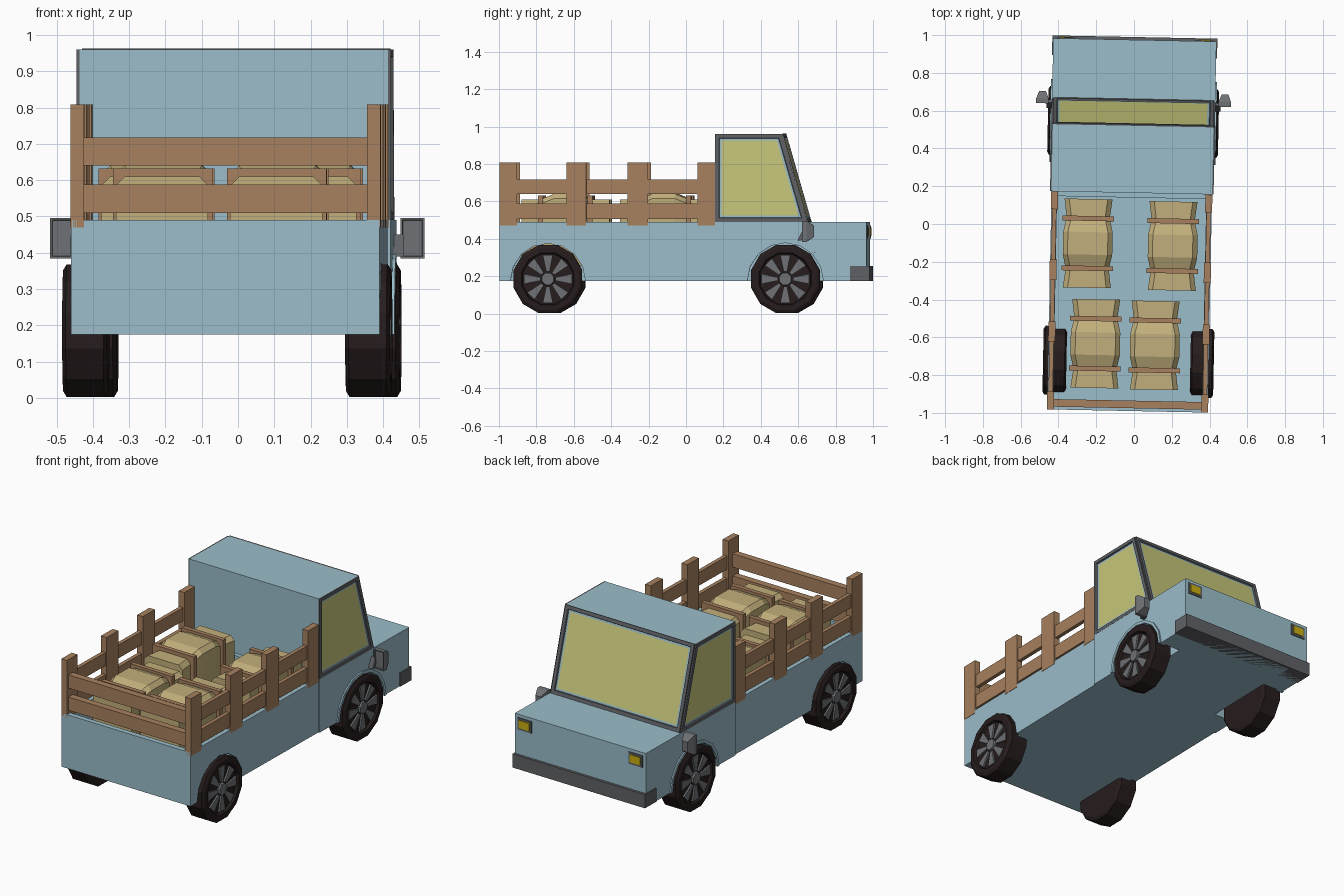
import bpy, bmesh, math
from mathutils import Matrix, Vector

cube = bpy.data.objects.get("Cube")
if cube:
    bpy.data.objects.remove(cube, do_unlink=True)


def material(name, r, g, b):
    m = bpy.data.materials.new(name)
    m.use_nodes = True
    m.diffuse_color = (r, g, b, 1)
    m.node_tree.nodes["Principled BSDF"].inputs["Base Color"].default_value = (r, g, b, 1)
    return m


BLUE = material("pale blue paint", .33, .51, .59)
GLASS = material("yellow glass", .58, .58, .2)
WOOD = material("brown wood", .39, .22, .115)
SACK = material("tan sackcloth", .54, .43, .2)
GREY = material("dark grey trim", .115, .12, .13)
STEEL = material("grey metal", .155, .165, .175)
TYRE = material("black rubber", .02, .012, .012)
LAMP = material("lamp yellow", .58, .42, .005)

# The whole truck stands turned very slightly on the ground
PLACE = Matrix.Translation((-.015, 0, 0)) @ Matrix.Rotation(-.02, 4, 'Z')


def finish(name, bm, *mats):
    bmesh.ops.recalc_face_normals(bm, faces=bm.faces)
    me = bpy.data.meshes.new(name)
    bm.to_mesh(me)
    bm.free()
    me.transform(PLACE)
    for m in mats:
        me.materials.append(m)
    ob = bpy.data.objects.new(name, me)
    bpy.context.collection.objects.link(ob)
    return ob


def add_loft(bm, rings):
    """Skin a list of point rings and cap both ends."""
    rows = [[bm.verts.new(p) for p in ring] for ring in rings]
    for a, b in zip(rows, rows[1:]):
        for i in range(len(a)):
            j = (i + 1) % len(a)
            bm.faces.new((a[i], a[j], b[j], b[i]))
    bm.faces.new(rows[0])
    bm.faces.new(rows[-1])


def loft(name, rings, mat):
    bm = bmesh.new()
    add_loft(bm, rings)
    return finish(name, bm, mat)


def prism(name, profile, x0, x1, mat):
    """Side profile of (y, z) points pulled from x0 to x1."""
    return loft(name, [[(x, y, z) for y, z in profile] for x in (x0, x1)], mat)


def box(name, x0, x1, y0, y1, z0, z1, mat):
    return prism(name, [(y0, z0), (y1, z0), (y1, z1), (y0, z1)], x0, x1, mat)


def arc(y, z, r, n=8):
    return [(y + r * math.cos(math.pi * i / n), z + r * math.sin(math.pi * i / n))
            for i in range(n + 1)]


BASE, DECK = .175, .49
REAR_Y, FRONT_Y = -.73, .54
SIDES = (("left", 1), ("right", -1))

# Lower body: solid core, floor and tailgate
box("front_body_core", -.3, .3, .165, .975, BASE, DECK, BLUE)
box("bed_floor", -.395, .395, -.96, .165, BASE, .26, BLUE)
box("tailgate", -.395, .395, -.99, -.96, BASE, DECK, BLUE)
box("bed_front_wall", -.395, .395, .14, .165, BASE, DECK, BLUE)
box("bumper", -.437, .437, .885, .99, BASE, .255, GREY)


def arched_panel(name, y0, y1, wheel_y, r, x0, x1):
    outline = [(y0, DECK), (y0, BASE)] + arc(wheel_y, BASE, r)[::-1] + [(y1, BASE), (y1, DECK)]
    prism(name, outline, x0, x1, BLUE)


for side, s in SIDES:
    arched_panel(side + "_fender", .165, .975, FRONT_Y, .215, s * .3, s * .432)
    arched_panel(side + "_bed_wall", -.99, .165, REAR_Y, .2, s * .395, s * .425)
    flare = arc(FRONT_Y, BASE, .22) + arc(FRONT_Y, BASE, .203)[::-1]
    prism(side + "_wheel_arch", flare, s * .4, s * .44, BLUE)

# Cab with framed windows cut into the windscreen and sides
bm = bmesh.new()
cab = [(.165, DECK), (.655, DECK), (.52, .96), (.165, .96)]
add_loft(bm, [[(x, y, z) for y, z in cab] for x in (-.425, .425)])
bmesh.ops.recalc_face_normals(bm, faces=bm.faces)
bm.normal_update()
windows = [f for f in bm.faces if abs(f.normal.x) > .9 or f.normal.y > .5]
for f in windows:
    out = f.normal * .008
    f = bmesh.ops.extrude_discrete_faces(bm, faces=[f])["faces"][0]
    bmesh.ops.translate(bm, verts=f.verts, vec=out)
    for e in f.edges:
        for g in e.link_faces:
            g.material_index = 1
    bm.normal_update()
    for inset, depth, ring_mat in ((.02, 0, 1), (.003, -.008, 1), (.011, 0, 0)):
        ring = bmesh.ops.inset_individual(bm, faces=[f], thickness=inset, depth=depth,
                                          use_even_offset=True)["faces"]
        for g in ring:
            g.material_index = ring_mat
        bm.normal_update()
    f.material_index = 2
finish("cab", bm, BLUE, GREY, GLASS)

# Headlights
for side, s in SIDES:
    box(side + "_headlight_frame", s * .32, s * .412, .97, .98, .402, .472, GREY)
    box(side + "_headlight", s * .332, s * .4, .975, .984, .414, .46, LAMP)


# Wing mirrors: tapered housing, recessed glass and stalk
def mirror_ring(s, y, w, h):
    return [(s * .483 + a * w, y, .44 + b * h) for a, b in ((-1, -1), (1, -1), (1, 1), (-1, 1))]


for side, s in SIDES:
    bm = bmesh.new()
    add_loft(bm, [mirror_ring(s, .63, .033, .056), mirror_ring(s, .655, .033, .056),
                  mirror_ring(s, .695, .018, .03)])
    bmesh.ops.recalc_face_normals(bm, faces=bm.faces)
    bm.normal_update()
    back = min(bm.faces, key=lambda f: f.calc_center_median().y)
    bmesh.ops.inset_individual(bm, faces=[back], thickness=.008)
    bmesh.ops.inset_individual(bm, faces=[back], thickness=.002, depth=-.008)
    finish(side + "_mirror", bm, STEEL)
    prism(side + "_mirror_stalk", [(.605, .39), (.625, .39), (.65, .44), (.635, .45)],
          s * .425, s * .46, GREY)


# Wheels: lathed tyre, wedge spokes and hub
def disc(x, y, r, n=12):
    return [(x, y + r * math.sin(math.tau * (i + .5) / n), .185 + r * math.cos(math.tau * (i + .5) / n))
            for i in range(n)]


TREAD = ((.328, .172), (.338, .189), (.442, .189), (.452, .172), (.452, .145), (.436, .138))
for end, wy in (("front", FRONT_Y), ("rear", REAR_Y)):
    for side, s in SIDES:
        name = f"{end}_{side}_"
        loft(name + "tyre", [disc(s * x, wy, r) for x, r in TREAD], TYRE)
        loft(name + "hub", [disc(s * .43, wy, .038, 8), disc(s * .452, wy, .034, 8)], STEEL)
        bm = bmesh.new()
        for k in range(8):
            turn = Matrix.Rotation(math.tau * k / 8, 3, 'X')
            centre = Vector((0, wy, .185))
            wedge = ((-.009, .04), (.009, .04), (.027, .128), (-.027, .128))
            add_loft(bm, [[turn @ Vector((s * x, a, b)) + centre for a, b in wedge]
                          for x in (.43, .446)])
        finish(name + "spokes", bm, STEEL)

# Wooden stake sides: posts and two rails each
for side, s in SIDES:
    for i, (y0, y1) in enumerate(((-.99, -.895), (-.63, -.525), (-.305, -.195), (.07, .163))):
        box(f"{side}_post_{i + 1}", s * .39, s * .427, y0, y1, DECK - .02, .808, WOOD)
    for level, z0, z1 in (("lower", .505, .588), ("upper", .64, .718)):
        box(f"{side}_{level}_rail", s * .397, s * .42, -.96, .1, z0, z1, WOOD)
for level, z0, z1 in (("lower", .51, .588), ("upper", .64, .718)):
    box(f"rear_{level}_rail", -.395, .395, -.975, -.935, z0, z1, WOOD)


# Sacks: pinched at the straps, bulging in the middle
def sack_ring(x, y, w, top):
    c = .025
    return [(x - w, y, .26), (x + w, y, .26), (x + w, y, top - c), (x + w - c, y, top),
            (x - w + c, y, top), (x - w, y, top - c)]


SECTIONS = ((-.235, .127, .61), (-.135, .114, .61), (-.06, .131, .64),
            (.06, .131, .64), (.135, .114, .61), (.235, .127, .61))
for i, (x, y) in enumerate(((-.228, -.107), (.222, -.112), (-.177, -.637), (.138, -.64))):
    loft(f"sack_{i + 1}", [sack_ring(x, y + d, w, top) for d, w, top in SECTIONS], SACK)
    for j, d in enumerate((-.132, .132)):
        box(f"sack_{i + 1}_strap_{j + 1}", x - .137, x + .137, y + d - .013, y + d + .013,
            .255, .632, WOOD)
